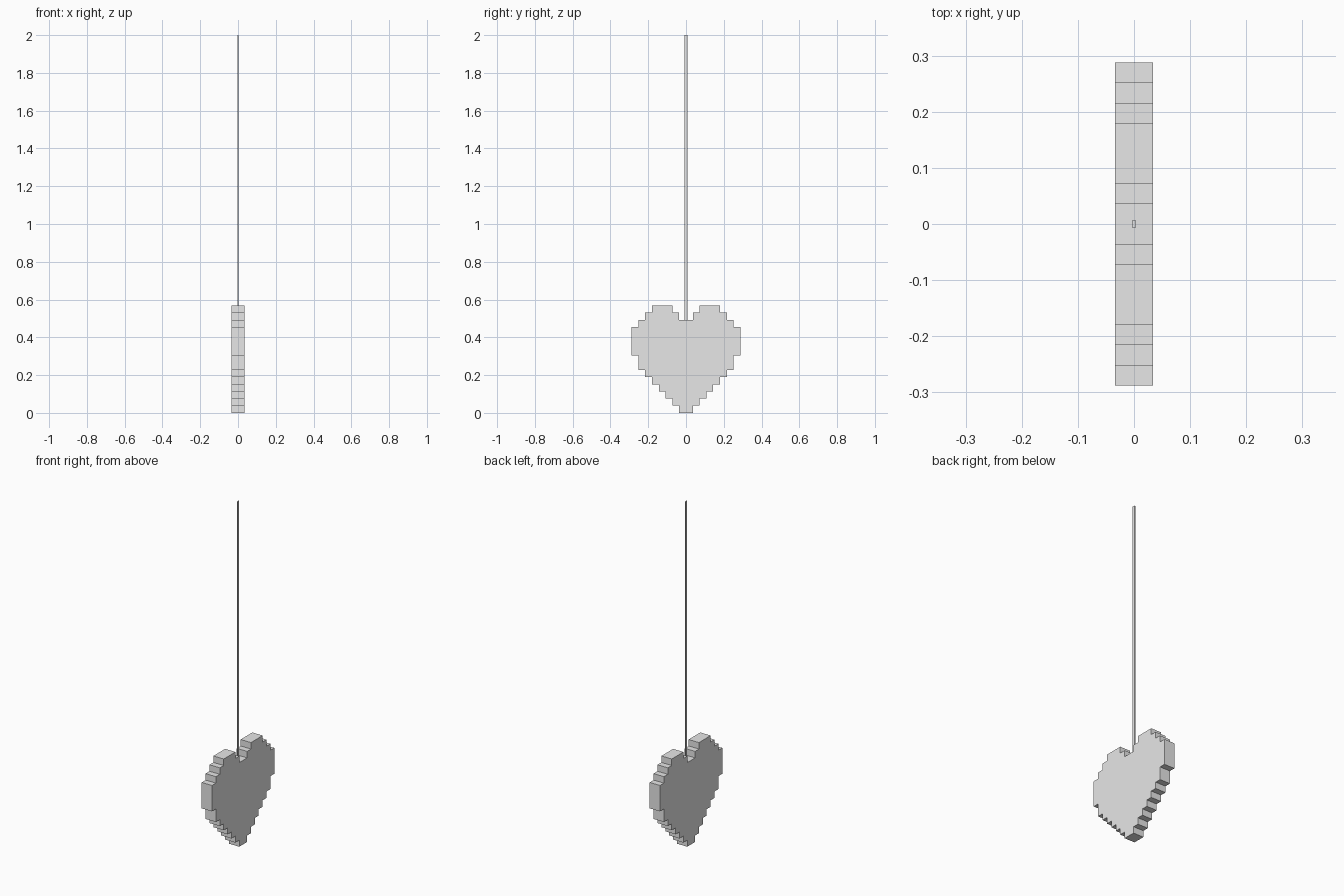
import bpy
import bmesh

cube = bpy.data.objects.get("Cube")
if cube:
    bpy.data.objects.remove(cube, do_unlink=True)

STEP_Y, STEP_Z = 0.036, 0.0379
HALF_DEPTH = 0.0335

grey = bpy.data.materials.new("light grey")
grey.use_nodes = True
colour = (0.8, 0.8, 0.8, 1)
grey.diffuse_color = colour
grey.node_tree.nodes["Principled BSDF"].inputs["Base Color"].default_value = colour


def finish(name, bm):
    bmesh.ops.recalc_face_normals(bm, faces=bm.faces)
    mesh = bpy.data.meshes.new(name)
    bm.to_mesh(mesh)
    bm.free()
    mesh.materials.append(grey)
    obj = bpy.data.objects.new(name, mesh)
    bpy.context.collection.objects.link(obj)
    return obj


# Stepped heart: half-outline corners in pixel units, walked from tip to notch
rows = [(1, 1), (2, 2), (3, 3), (4, 4), (5, 5), (6, 6), (7, 8), (8, 12),
        (7, 13), (6, 14), (5, 15)]  # half width, top of step
half, base = [], 0
for width, top in rows:
    half += [(width, base), (width, top)]
    base = top
half += [(2, 15), (2, 14), (1, 14), (1, 13)]
outline = half + [(-y, z) for y, z in reversed(half)]

bm = bmesh.new()
face = bm.faces.new([bm.verts.new((-HALF_DEPTH, y * STEP_Y, z * STEP_Z))
                     for y, z in outline])
side = bmesh.ops.extrude_face_region(bm, geom=[face])
bmesh.ops.translate(bm, vec=(2 * HALF_DEPTH, 0, 0),
                    verts=[v for v in side["geom"] if isinstance(v, bmesh.types.BMVert)])
finish("pixel_heart", bm)

# Thin upright hanging strip rising from the notch
bm = bmesh.new()
bmesh.ops.create_cube(bm, size=1)
bottom = 13 * STEP_Z - 0.01
bmesh.ops.scale(bm, vec=(0.005, 0.015, 2 - bottom), verts=bm.verts)
bmesh.ops.translate(bm, vec=(0, 0, (2 + bottom) / 2), verts=bm.verts)
finish("hanging_strip", bm)
